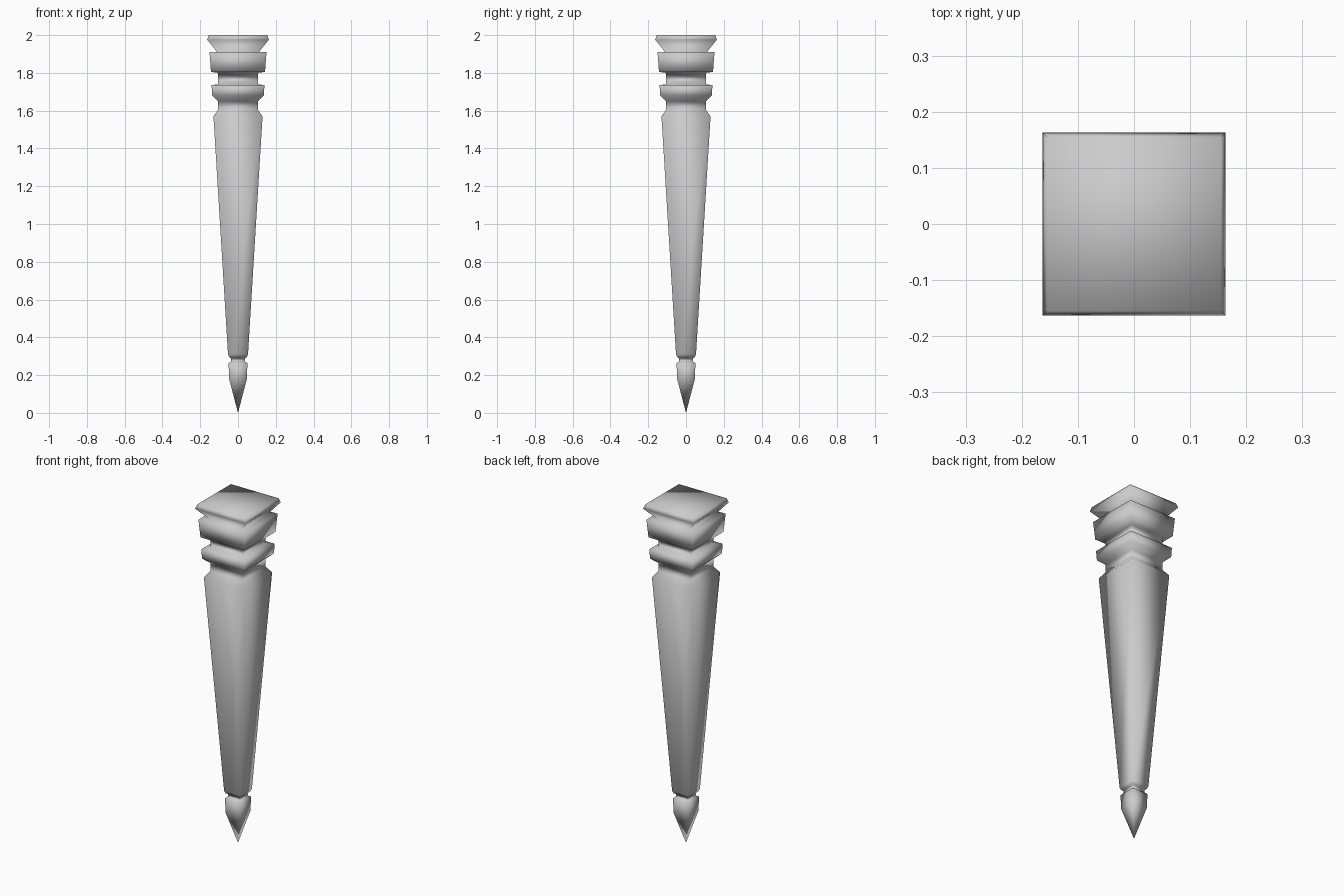
import bpy
import bmesh

cube = bpy.data.objects.get("Cube")
if cube:
    bpy.data.objects.remove(cube, do_unlink=True)

# One plain grey for the whole leg
grey = bpy.data.materials.new("light grey")
grey.use_nodes = True
grey.diffuse_color = (0.6, 0.6, 0.6, 1)
grey.node_tree.nodes["Principled BSDF"].inputs["Base Color"].default_value = (0.6, 0.6, 0.6, 1)

# Square profile from the pointed foot to the cap: (half width, height)
PROFILE = [
    (0.047, 0.18), (0.050, 0.265),                    # foot
    (0.038, 0.27), (0.038, 0.29),                     # ankle
    (0.047, 0.295), (0.053, 0.31), (0.130, 1.57),     # tapered shaft
    (0.105, 1.605), (0.105, 1.65),                    # lower neck
    (0.137, 1.68), (0.140, 1.735),                    # collar
    (0.105, 1.74), (0.105, 1.80),                     # upper neck
    (0.143, 1.805), (0.151, 1.91),                    # block
    (0.112, 1.912), (0.163, 1.975), (0.155, 2.0),     # cap
]


def square_ring(bm, half, z):
    corners = ((-1, -1), (1, -1), (1, 1), (-1, 1))
    return [bm.verts.new((x * half, y * half, z)) for x, y in corners]


bm = bmesh.new()
rings = [square_ring(bm, half, z) for half, z in PROFILE]
for low, high in zip(rings, rings[1:]):
    for i in range(4):
        j = (i + 1) % 4
        bm.faces.new((low[i], low[j], high[j], high[i]))

# Flat top and pointed tip
bm.faces.new(rings[-1])
tip = bm.verts.new((0, 0, 0))
for i in range(4):
    bm.faces.new((tip, rings[0][(i + 1) % 4], rings[0][i]))

for face in bm.faces:
    face.smooth = True
bmesh.ops.recalc_face_normals(bm, faces=bm.faces)
mesh = bpy.data.meshes.new("square_turned_leg")
bm.to_mesh(mesh)
bm.free()
mesh.materials.append(grey)
leg = bpy.data.objects.new("square_turned_leg", mesh)
bpy.context.collection.objects.link(leg)
